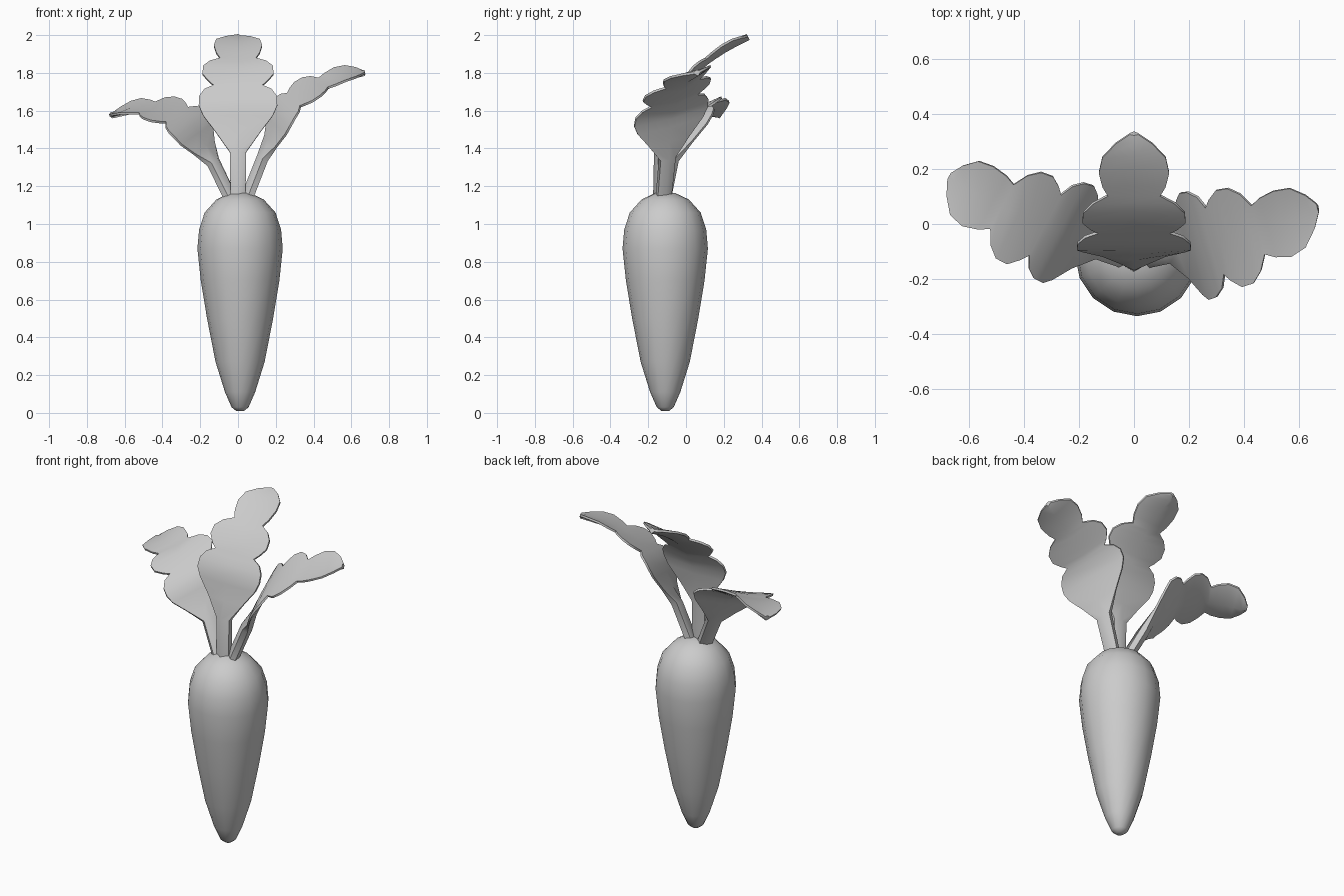
import bpy, bmesh, math
from mathutils import Vector

cube = bpy.data.objects.get("Cube")
if cube:
    bpy.data.objects.remove(cube, do_unlink=True)

grey = bpy.data.materials.new("plain_grey")
grey.use_nodes = True
grey.diffuse_color = (0.6, 0.6, 0.6, 1)
grey.node_tree.nodes["Principled BSDF"].inputs["Base Color"].default_value = grey.diffuse_color


def finish(name, bm, angle):
    bmesh.ops.recalc_face_normals(bm, faces=bm.faces)
    mesh = bpy.data.meshes.new(name)
    bm.to_mesh(mesh)
    bm.free()
    obj = bpy.data.objects.new(name, mesh)
    bpy.context.collection.objects.link(obj)
    mesh.materials.append(grey)
    bpy.ops.object.select_all(action='DESELECT')
    obj.select_set(True)
    bpy.context.view_layer.objects.active = obj
    bpy.ops.object.shade_smooth_by_angle(angle=math.radians(angle))


def skin(bm, rings):
    """Bridge closed rings of points and cap both ends."""
    loops = [[bm.verts.new(p) for p in ring] for ring in rings]
    n = len(loops[0])
    for a, b in zip(loops, loops[1:]):
        for i in range(n):
            j = (i + 1) % n
            bm.faces.new((a[i], a[j], b[j], b[i]))
    bm.faces.new(loops[0])
    bm.faces.new(loops[-1])


# Root: turned profile of (radius, height)
PROFILE = [(0.02, 0.01), (0.045, 0.03), (0.08, 0.11), (0.13, 0.27), (0.175, 0.5),
           (0.208, 0.7), (0.226, 0.87), (0.217, 0.97), (0.188, 1.06),
           (0.125, 1.13), (0.05, 1.165)]
SIDES = 16
bm = bmesh.new()
skin(bm, [[(0.011 + r * math.sin(math.tau * i / SIDES),
            -0.11 - r * math.cos(math.tau * i / SIDES), z) for i in range(SIDES)]
          for r, z in PROFILE])
finish("root", bm, 60)

# Leaf outline: (fraction along the leaf, half width), three lobes on a stem
OUTLINE = [(0, 0.04), (0.22, 0.043), (0.32, 0.115), (0.41, 0.185), (0.46, 0.208),
           (0.51, 0.205), (0.55, 0.178), (0.575, 0.13), (0.60, 0.158), (0.64, 0.188),
           (0.69, 0.185), (0.73, 0.15), (0.76, 0.095), (0.80, 0.115), (0.86, 0.128),
           (0.92, 0.115), (0.97, 0.065), (1, 0.015)]


def along(path, t):
    """Point at a fraction of a polyline's length."""
    steps = [b - a for a, b in zip(path, path[1:])]
    left = t * sum(s.length for s in steps)
    for p, s in zip(path, steps):
        if left <= s.length + 1e-6:
            break
        left -= s.length
    return p + s.normalized() * left


def leaf(name, spine, across):
    path = [Vector(p) for p in spine]
    across = Vector(across).normalized()
    rings = []
    for t, w in OUTLINE:
        mid = along(path, t)
        ahead = along(path, min(t + 0.05, 1)) - along(path, max(t - 0.05, 0))
        up = across.cross(ahead).normalized()
        if up.z < 0:
            up = -up
        stem = t < 0.3
        side = across * w
        fold = up * w * (0.4 * t - 0.15)      # blade cups upward towards the tip
        core = up * (0.034 if stem else 0.017)
        rim = up * (0.016 if stem else 0.006)
        a, b = mid - side + fold, mid + side + fold
        rings.append([a + rim, mid + core, b + rim, b - rim, mid - core, a - rim])
    bm = bmesh.new()
    skin(bm, rings)
    finish(name, bm, 60)


leaf("back_leaf",
     [(0, -0.14, 1.15), (0, -0.135, 1.4), (0, -0.08, 1.64), (0, -0.01, 1.745),
      (0, 0.06, 1.82), (0, 0.12, 1.87), (0, 0.22, 1.935), (0, 0.33, 1.99)],
     (1, 0, 0))
leaf("left_leaf",
     [(0.05, -0.12, 1.15), (0.13, -0.1, 1.35), (0.24, -0.075, 1.59), (0.31, -0.055, 1.655),
      (0.38, -0.04, 1.695), (0.44, -0.02, 1.725), (0.55, 0.01, 1.77), (0.67, 0.06, 1.80)],
     (-0.11, 0.4, 0.11))
leaf("right_leaf",
     [(-0.04, -0.12, 1.15), (-0.13, -0.085, 1.33), (-0.25, -0.03, 1.52), (-0.32, 0, 1.565),
      (-0.39, 0.025, 1.585), (-0.45, 0.055, 1.6), (-0.56, 0.105, 1.6), (-0.67, 0.175, 1.575)],
     (0.18, 0.34, 0.12))
